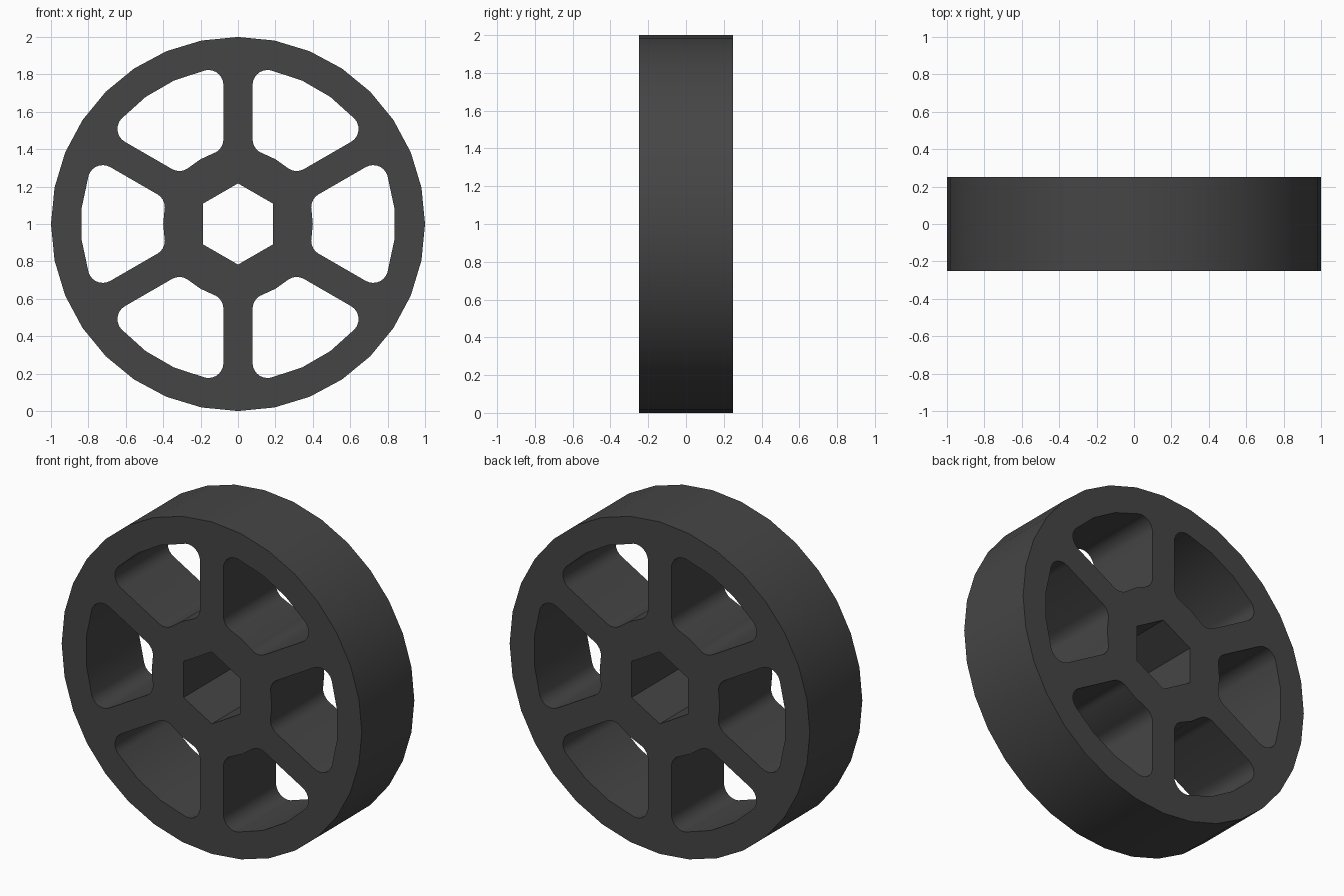
import bpy, bmesh
from math import radians, degrees, asin, sin, cos

if "Cube" in bpy.data.objects:
    bpy.data.objects.remove(bpy.data.objects["Cube"])

HALF_W = 0.25      # half wheel width
SPOKE = 0.078      # half spoke thickness
RIM_IN = 0.84      # inner rim radius
HUB = 0.40         # hub radius
FILLET = 0.08      # window corner radius
STEPS = 7


def polar(r, deg, cx=0.0, cz=0.0):
    return (cx + r * cos(radians(deg)), cz + r * sin(radians(deg)))


def ring(r, n, start=0.0):
    return [polar(r, start + 360 * i / n) for i in range(n)]


def arc(center, r, a0, a1):
    return [polar(r, a0 + (a1 - a0) * i / STEPS, *center) for i in range(STEPS + 1)]


def window(turn):
    """Rounded opening between two spokes, rotated by turn degrees."""
    ro, ri = RIM_IN - FILLET, HUB + FILLET
    ao = 30 - degrees(asin((SPOKE + FILLET) / ro))
    ai = 30 - degrees(asin((SPOKE + FILLET) / ri))
    half = [polar(RIM_IN, ao / 3)]
    half += arc(polar(ro, ao), FILLET, ao, 120)
    half += arc(polar(ri, ai), FILLET, 120, ai + 180)
    pts = half + [(HUB, 0.0)] + [(x, -z) for x, z in reversed(half)]
    c, s = cos(radians(turn)), sin(radians(turn))
    return [(x * c - z * s, x * s + z * c) for x, z in pts]


# Outline: outer tread, hexagonal axle bore, six windows
loops = [ring(1.0, 32), ring(0.217, 6, 30)] + [window(60 * i) for i in range(6)]

bm = bmesh.new()
edges = []
for pts in loops:
    vs = [bm.verts.new((x, -HALF_W, z + 1.0)) for x, z in pts]
    edges += [bm.edges.new((vs[i - 1], vs[i])) for i in range(len(vs))]
bmesh.ops.triangle_fill(bm, edges=edges, use_beauty=True, normal=(0, -1, 0))

# Extrude the face through the wheel width
res = bmesh.ops.extrude_face_region(bm, geom=bm.faces[:], use_keep_orig=True)
moved = [g for g in res["geom"] if isinstance(g, bmesh.types.BMVert)]
bmesh.ops.translate(bm, verts=moved, vec=(0, 2 * HALF_W, 0))
bmesh.ops.recalc_face_normals(bm, faces=bm.faces[:])

mesh = bpy.data.meshes.new("spoked_wheel")
bm.to_mesh(mesh)
bm.free()
wheel = bpy.data.objects.new("spoked_wheel", mesh)
bpy.context.collection.objects.link(wheel)

# Dark grey finish, smooth tread and fillets, sharp rims
mat = bpy.data.materials.new("dark_grey")
mat.diffuse_color = (0.06, 0.06, 0.06, 1)
mat.use_nodes = True
mat.node_tree.nodes["Principled BSDF"].inputs["Base Color"].default_value = mat.diffuse_color
mesh.materials.append(mat)
bpy.context.view_layer.objects.active = wheel
wheel.select_set(True)
bpy.ops.object.shade_smooth_by_angle(angle=radians(30))
